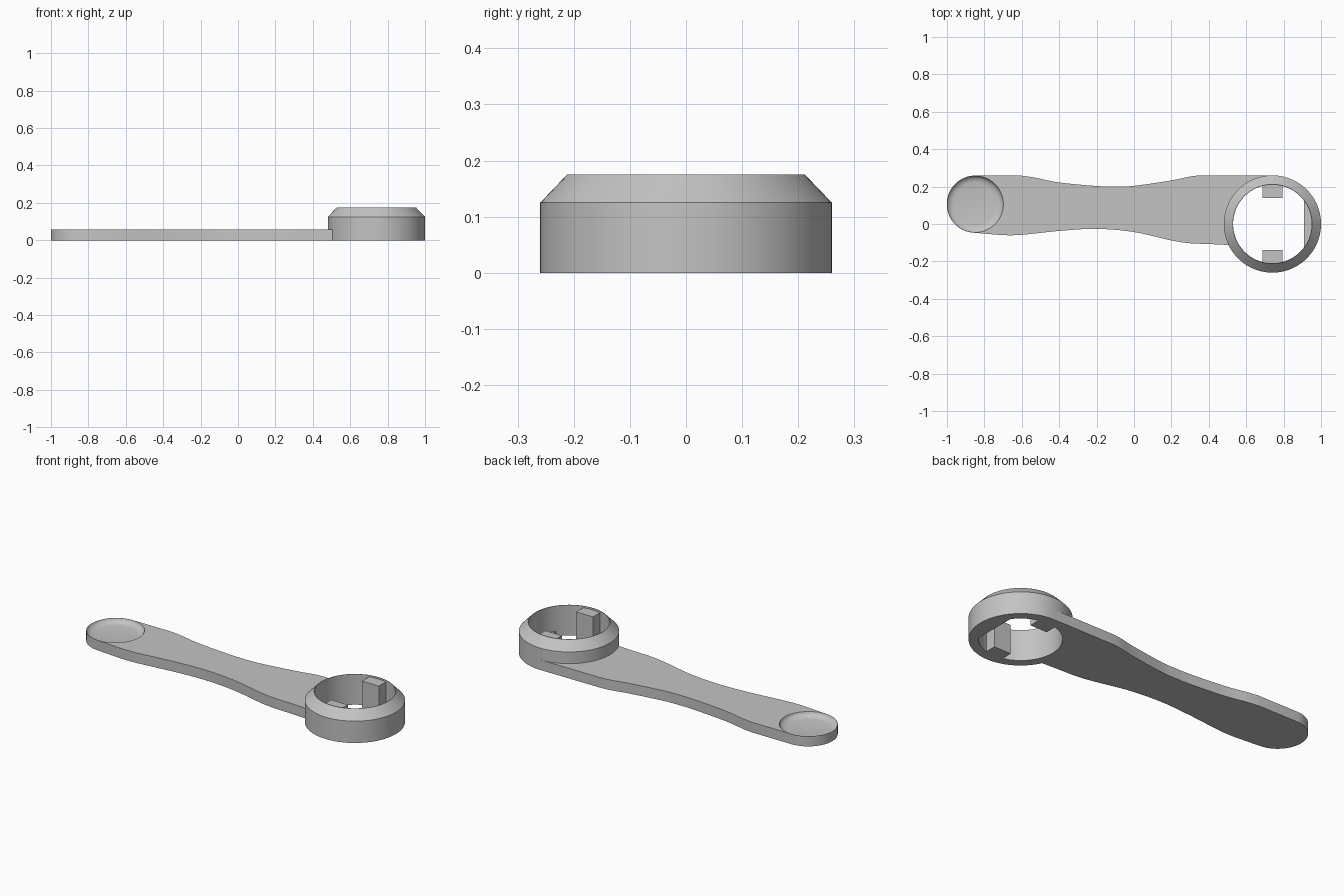
import bpy, bmesh, math

cube = bpy.data.objects.get("Cube")
if cube:
    bpy.data.objects.remove(cube, do_unlink=True)

grey = bpy.data.materials.new("plain grey")
grey.use_nodes = True
colour = (0.55, 0.55, 0.55, 1)
grey.diffuse_color = colour
grey.node_tree.nodes["Principled BSDF"].inputs["Base Color"].default_value = colour

RING_X = 0.74
THICK = 0.058
DISH = (-0.848, 0.106)


def finish(bm, name):
    bmesh.ops.remove_doubles(bm, verts=bm.verts, dist=1e-5)
    bmesh.ops.recalc_face_normals(bm, faces=bm.faces)
    mesh = bpy.data.meshes.new(name)
    bm.to_mesh(mesh)
    bm.free()
    obj = bpy.data.objects.new(name, mesh)
    bpy.context.collection.objects.link(obj)
    mesh.materials.append(grey)
    return obj


def smooth(obj):
    bpy.ops.object.select_all(action="DESELECT")
    obj.select_set(True)
    bpy.context.view_layer.objects.active = obj
    bpy.ops.object.shade_smooth_by_angle(angle=math.radians(30))


def lathe(name, profile, centre, closed=True, steps=96):
    """Spin an (r, z) profile about the vertical through centre."""
    bm = bmesh.new()
    cx, cy = centre
    verts = [bm.verts.new((cx + r, cy, z)) for r, z in profile]
    edges = [bm.edges.new(p) for p in zip(verts, verts[1:])]
    if closed:
        edges.append(bm.edges.new((verts[-1], verts[0])))
    bmesh.ops.spin(bm, geom=verts + edges, cent=(cx, cy, 0), axis=(0, 0, 1),
                   angle=math.tau, steps=steps, use_duplicate=False)
    return finish(bm, name)


def slab(name, outline, z0, z1):
    """Extrude a flat outline from z0 to z1."""
    bm = bmesh.new()
    face = bm.faces.new([bm.verts.new((x, y, z0)) for x, y in outline])
    top = bmesh.ops.extrude_face_region(bm, geom=[face])["geom"]
    bmesh.ops.translate(bm, vec=(0, 0, z1 - z0),
                        verts=[v for v in top if isinstance(v, bmesh.types.BMVert)])
    return finish(bm, name)


def arc(centre, r, a0, a1, n):
    angles = [math.radians(a0 + (a1 - a0) * i / n) for i in range(n + 1)]
    return [(centre[0] + r * math.cos(a), centre[1] + r * math.sin(a)) for a in angles]


def curve_through(points, n=5):
    """Catmull-Rom curve through the points."""
    pts = [points[0]] + points + [points[-1]]
    out = []
    for a, b, c, d in zip(pts, pts[1:], pts[2:], pts[3:]):
        for i in range(n):
            t = i / n
            out.append(tuple(0.5 * (2 * q + (r - p) * t + (2 * p - 5 * q + 4 * r - s) * t * t
                                    + (3 * q - p - 3 * r + s) * t ** 3)
                             for p, q, r, s in zip(a, b, c, d)))
    return out + [points[-1]]


# Waisted handle: rounded end, lower edge, ring seat, upper edge
lower = curve_through([(-0.7, -0.06), (-0.6, -0.058), (-0.4, -0.037), (-0.2, -0.026),
                       (0, -0.043), (0.2, -0.088), (0.3, -0.103), (0.4, -0.107), (0.52, -0.113)])
upper = curve_through([(0.36, 0.26), (0.3, 0.254), (0.2, 0.233), (0, 0.204), (-0.1, 0.2),
                       (-0.2, 0.203), (-0.4, 0.222), (-0.53, 0.248), (-0.6, 0.258)])
seat = arc((RING_X, 0), 0.235, 207, 90, 30)
outline = arc(DISH, 0.153, 92, 262, 36) + lower + seat + [(RING_X, 0.26)] + upper
handle = slab("handle", outline, 0, THICK)

# Thumb dish sunk into the handle end
cutter = lathe("dish_cutter", [(0, 0.032), (0.115, 0.032), (0.13, 0.035), (0.142, 0.042),
                               (0.149, 0.05), (0.152, 0.06), (0.152, 0.09), (0, 0.09)],
               (DISH[0] - 0.002, DISH[1]), closed=False)
cut = handle.modifiers.new("dish", "BOOLEAN")
cut.operation, cut.solver, cut.object = "DIFFERENCE", "EXACT", cutter
bpy.context.view_layer.objects.active = handle
bpy.ops.object.modifier_apply(modifier=cut.name)
bpy.data.objects.remove(cutter, do_unlink=True)
smooth(handle)

# Chamfered socket ring
ring = lathe("socket_ring", [(0.21, 0), (0.26, 0), (0.26, 0.125), (0.212, 0.175), (0.21, 0.175)],
             (RING_X, 0))
smooth(ring)

# Two opposed gripping lugs inside the ring
for side, name in ((1, "back_lug"), (-1, "front_lug")):
    w = 0.053
    slab(name, [(RING_X - w, side * 0.14), (RING_X + w, side * 0.14),
                (RING_X + w, side * 0.212), (RING_X - w, side * 0.212)], 0, 0.165)

# Shallow flat ledge on the far side of the bore
half = math.degrees(math.acos(0.17 / 0.215))
slab("bore_ledge", arc((RING_X, 0), 0.215, -half, half, 16), 0, 0.03)
